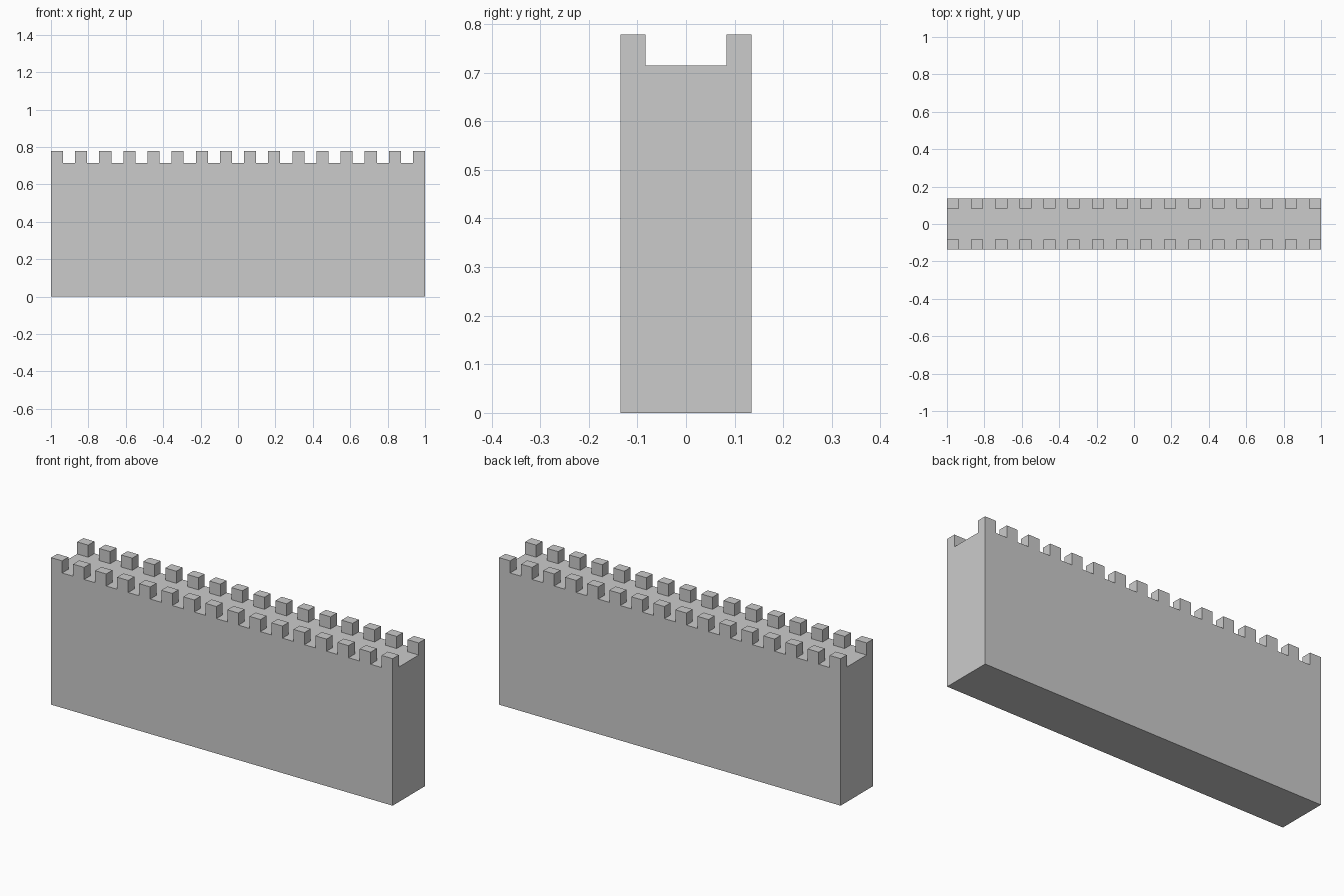
import bpy, bmesh
from mathutils import Matrix, Vector

if "Cube" in bpy.data.objects:
    bpy.data.objects.remove(bpy.data.objects["Cube"])

HALF_Y, INNER_Y = 0.135, 0.083     # wall half thickness, inner edge of merlons
WALL_Z, TOP_Z = 0.714, 0.778       # walkway height, merlon height
MERLONS = 16
STEP = 2 / (2 * MERLONS - 1)       # merlon and gap share the same width

bm = bmesh.new()

# Wall block
size = Matrix.Diagonal((2, 2 * HALF_Y, WALL_Z, 1))
bmesh.ops.create_cube(bm, size=1, matrix=Matrix.Translation((0, 0, WALL_Z / 2)) @ size)


def slice_block(point, normal):
    bmesh.ops.bisect_plane(bm, geom=bm.verts[:] + bm.edges[:] + bm.faces[:],
                           plane_co=point, plane_no=normal)


# Slice the block into merlon, gap and walkway strips
for i in range(1, 2 * MERLONS - 1):
    slice_block((-1 + i * STEP, 0, 0), (1, 0, 0))
for y in (-INNER_Y, INNER_Y):
    slice_block((0, y, 0), (0, 1, 0))

# Raise every second edge cell along both sides as a merlon
bm.normal_update()
cells = []
for f in bm.faces:
    c = f.calc_center_median()
    if f.normal.z > 0.9 and abs(c.y) > INNER_Y and int((c.x + 1) / STEP) % 2 == 0:
        cells.append(f)
raised = bmesh.ops.extrude_discrete_faces(bm, faces=cells)["faces"]
bmesh.ops.translate(bm, vec=Vector((0, 0, TOP_Z - WALL_Z)),
                    verts=list({v for f in raised for v in f.verts}))

# Merge flat areas back into clean faces
bmesh.ops.remove_doubles(bm, verts=bm.verts[:], dist=1e-5)
bmesh.ops.dissolve_limit(bm, angle_limit=0.01, verts=bm.verts[:], edges=bm.edges[:])
bmesh.ops.recalc_face_normals(bm, faces=bm.faces[:])

mesh = bpy.data.meshes.new("battlement_wall")
bm.to_mesh(mesh)
bm.free()
bpy.context.collection.objects.link(bpy.data.objects.new("battlement_wall", mesh))
